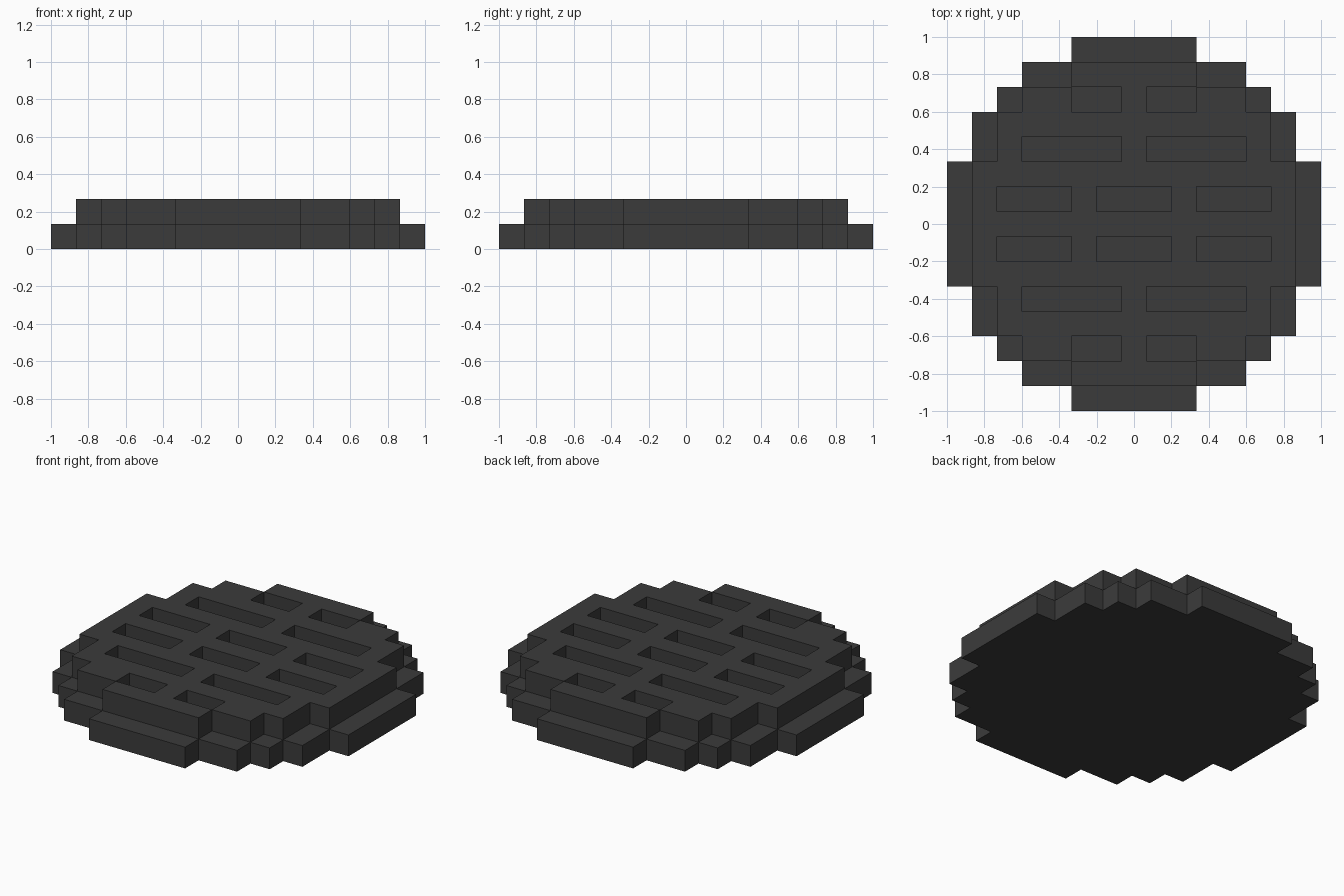
import bpy
import bmesh

if "Cube" in bpy.data.objects:
    bpy.data.objects.remove(bpy.data.objects["Cube"], do_unlink=True)

U = 2 / 15  # one block

# Dark iron material
iron = bpy.data.materials.new("dark_grey_iron")
iron.use_nodes = True
COLOR = (0.044, 0.044, 0.044, 1)
iron.diffuse_color = COLOR
bsdf = iron.node_tree.nodes["Principled BSDF"]
bsdf.inputs["Base Color"].default_value = COLOR
bsdf.inputs["Roughness"].default_value = 0.9


def make_object(name, bm):
    bmesh.ops.recalc_face_normals(bm, faces=bm.faces)
    mesh = bpy.data.meshes.new(name)
    bm.to_mesh(mesh)
    bm.free()
    mesh.materials.append(iron)
    obj = bpy.data.objects.new(name, mesh)
    bpy.context.collection.objects.link(obj)
    return obj


def stepped_disc(name, corners, z0, z1):
    """Extrude a staircase quarter outline repeated four times around z."""
    quarter = []
    for i, (x, y) in enumerate(corners):
        if i:
            quarter.append((x, corners[i - 1][1]))
        quarter.append((x, y))
    # inner corners sit between neighbouring outer corners
    outline = []
    for _ in range(4):
        outline += quarter
        quarter = [(-y, x) for x, y in quarter]
    bm = bmesh.new()
    face = bm.faces.new([bm.verts.new((x * U, y * U, z0 * U)) for x, y in outline])
    top = bmesh.ops.extrude_face_region(bm, geom=[face])["geom"]
    verts = [g for g in top if isinstance(g, bmesh.types.BMVert)]
    bmesh.ops.translate(bm, verts=verts, vec=(0, 0, (z1 - z0) * U))
    return make_object(name, bm)


# Wide base and the narrower raised layer
base = stepped_disc("base_plate",
                    [(7.5, 2.5), (6.5, 4.5), (5.5, 5.5), (4.5, 6.5), (2.5, 7.5)], 0, 1)
grate = stepped_disc("raised_grate",
                     [(6.5, 2.5), (5.5, 4.5), (4.5, 5.5), (2.5, 6.5)], 1, 2)

# Slots cut through the raised layer: row -> (slot length, slot centres)
rows = {1: (3, (-4, 0, 4)), 3: (4, (-2.5, 2.5)), 5: (2, (-1.5, 1.5))}
bm = bmesh.new()
for row, (length, centres) in rows.items():
    for y in (-row, row):
        for x in centres:
            verts = bmesh.ops.create_cube(bm, size=U)["verts"]
            bmesh.ops.scale(bm, verts=verts, vec=(length, 1, 2))
            bmesh.ops.translate(bm, verts=verts, vec=(x * U, y * U, 1.5 * U))
cutter = make_object("slot_cutter", bm)
cutter.hide_render = True

mod = grate.modifiers.new("slots", "BOOLEAN")
mod.operation = "DIFFERENCE"
mod.solver = "EXACT"
mod.object = cutter
bpy.context.view_layer.objects.active = grate
bpy.ops.object.modifier_apply(modifier=mod.name)
bpy.data.objects.remove(cutter, do_unlink=True)
